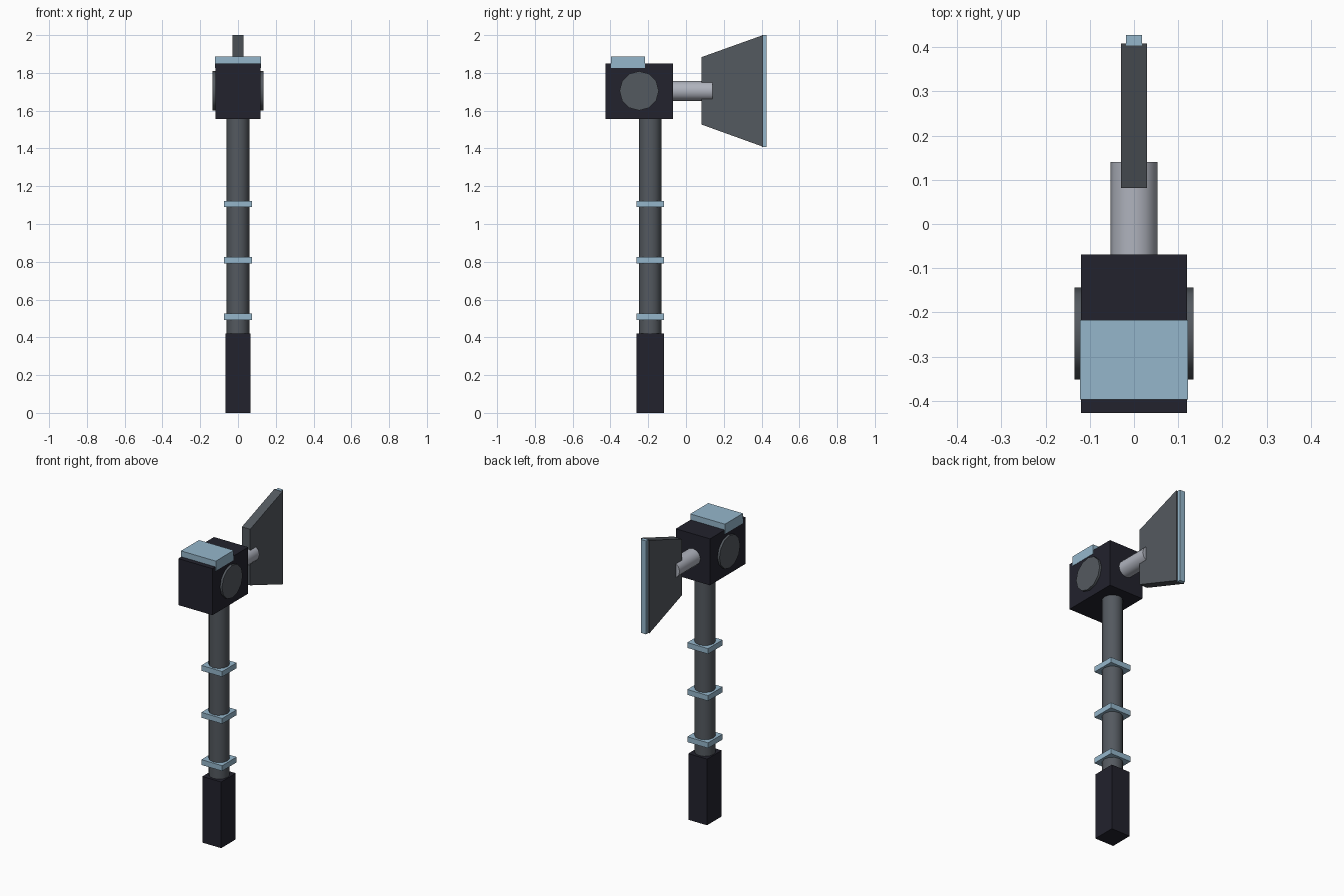
import bpy, bmesh, math
from mathutils import Matrix

if "Cube" in bpy.data.objects:
    bpy.data.objects.remove(bpy.data.objects["Cube"])


def material(name, rgb):
    m = bpy.data.materials.new(name)
    m.diffuse_color = (*rgb, 1)
    m.use_nodes = True
    m.node_tree.nodes["Principled BSDF"].inputs["Base Color"].default_value = m.diffuse_color
    return m


DARK = material("dark navy", (0.016, 0.016, 0.026))
GREY = material("steel grey", (0.088, 0.100, 0.115))
BLUE = material("pale blue", (0.30, 0.47, 0.60))
SILVER = material("silver", (0.43, 0.45, 0.51))


def finish(bm, name, mat, smooth=False):
    bmesh.ops.recalc_face_normals(bm, faces=bm.faces)
    me = bpy.data.meshes.new(name)
    bm.to_mesh(me)
    bm.free()
    me.materials.append(mat)
    ob = bpy.data.objects.new(name, me)
    bpy.context.collection.objects.link(ob)
    if smooth:
        bpy.ops.object.select_all(action='DESELECT')
        ob.select_set(True)
        bpy.context.view_layer.objects.active = ob
        bpy.ops.object.shade_smooth_by_angle(angle=math.radians(40))
    return ob


def box(name, mat, lo, hi):
    bm = bmesh.new()
    size = [b - a for a, b in zip(lo, hi)]
    mid = [(a + b) / 2 for a, b in zip(lo, hi)]
    bmesh.ops.create_cube(bm, size=1, matrix=Matrix.Translation(mid) @ Matrix.Diagonal((*size, 1)))
    return finish(bm, name, mat)


def cylinder(name, mat, centre, radius, length, axis, sides=12):
    rot = {'X': Matrix.Rotation(math.pi / 2, 4, 'Y'),
           'Y': Matrix.Rotation(math.pi / 2, 4, 'X'), 'Z': Matrix()}[axis]
    bm = bmesh.new()
    bmesh.ops.create_cone(bm, cap_ends=True, segments=sides, radius1=radius, radius2=radius,
                          depth=length, matrix=Matrix.Translation(centre) @ rot)
    return finish(bm, name, mat, True)


Y = -0.19   # shaft axis
HZ = 1.705  # head centre height

# Handle: grip, shaft and square bands
box("grip", DARK, (-0.066, Y - 0.073, 0), (0.066, Y + 0.073, 0.42))
cylinder("shaft", GREY, (0, Y, 0.99), 0.06, 1.16, 'Z')
for i, z in enumerate((0.508, 0.808, 1.106)):
    box(f"band_{i + 1}", BLUE, (-0.073, Y - 0.073, z - 0.017), (0.073, Y + 0.073, z + 0.017))

# Head: block, side discs, top plate
box("head_block", DARK, (-0.12, -0.427, 1.556), (0.12, -0.069, 1.851))
cylinder("side_discs", GREY, (0, -0.248, HZ), 0.104, 0.268, 'X')
box("top_plate", BLUE, (-0.122, -0.397, 1.826), (0.122, -0.217, 1.888))

# Rod joining head and blade
cylinder("rod", SILVER, (0, 0.03, HZ), 0.053, 0.22, 'Y')

# Flared blade: side profile extruded across x
bm = bmesh.new()
profile = [(0.081, HZ - 0.178), (0.408, HZ - 0.296), (0.408, HZ + 0.295), (0.081, HZ + 0.178)]
face = bm.faces.new([bm.verts.new((-0.029, y, z)) for y, z in profile])
ext = bmesh.ops.extrude_face_region(bm, geom=[face])["geom"]
bmesh.ops.translate(bm, vec=(0.058, 0, 0), verts=[v for v in ext if isinstance(v, bmesh.types.BMVert)])
finish(bm, "blade", GREY)
box("blade_edge", BLUE, (-0.018, 0.403, HZ - 0.298), (0.018, 0.427, 2.0))
